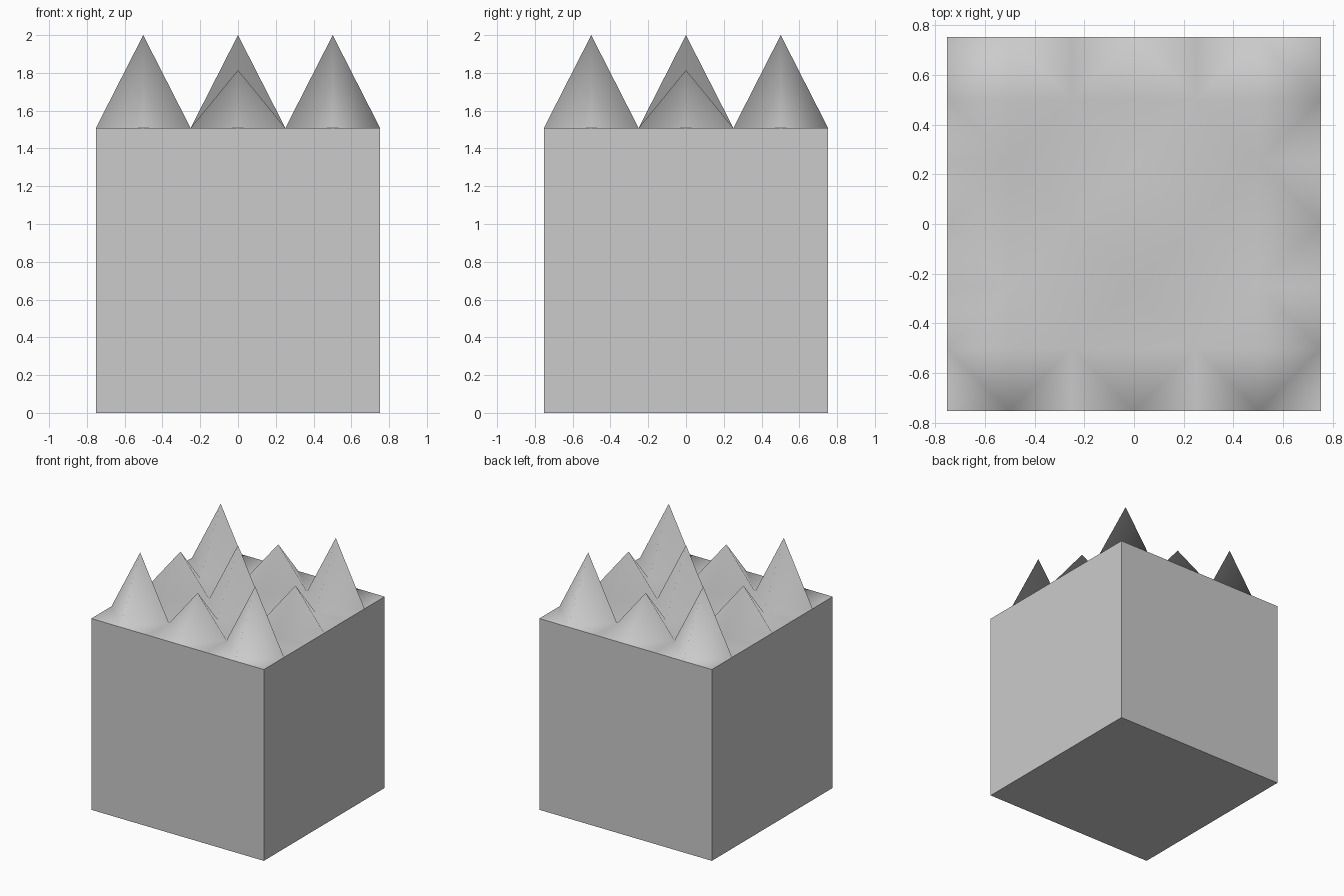
import bpy, bmesh

if "Cube" in bpy.data.objects:
    bpy.data.objects.remove(bpy.data.objects["Cube"])

HALF, TOP, STEP, N = 0.7525, 1.508, 0.2508, 6

def height(i, j):
    # odd/odd grid points are peaks: tall at corners and centre, short between
    if i % 2 and j % 2:
        return 2.0 if ((i + j) // 2) % 2 else 1.815
    return TOP

bm = bmesh.new()

# spiked top: 6 x 6 grid, each cell split across the foot of its spike
grid = [[bm.verts.new((-HALF + i * STEP, -HALF + j * STEP, height(i, j)))
         for j in range(N + 1)] for i in range(N + 1)]
for i in range(N):
    for j in range(N):
        a, b, c, d = grid[i][j], grid[i + 1][j], grid[i + 1][j + 1], grid[i][j + 1]
        tris = ((a, b, d), (b, c, d)) if (i + j) % 2 == 0 else ((a, b, c), (a, c, d))
        for t in tris:
            bm.faces.new(t).smooth = True
for e in bm.edges:
    if e.is_boundary:
        e.smooth = False

# side walls and bottom
rim = [[grid[i][0] for i in range(N + 1)],
       [grid[N][j] for j in range(N + 1)],
       [grid[i][N] for i in range(N, -1, -1)],
       [grid[0][j] for j in range(N, -1, -1)]]
foot = [bm.verts.new((r[0].co.x, r[0].co.y, 0)) for r in rim]
for k, r in enumerate(rim):
    bm.faces.new([foot[k], foot[(k + 1) % 4]] + r[::-1])
bm.faces.new(foot[::-1])
bmesh.ops.recalc_face_normals(bm, faces=bm.faces)

mesh = bpy.data.meshes.new("spiked_block")
bm.to_mesh(mesh)
bm.free()
bpy.context.collection.objects.link(bpy.data.objects.new("spiked_block", mesh))
